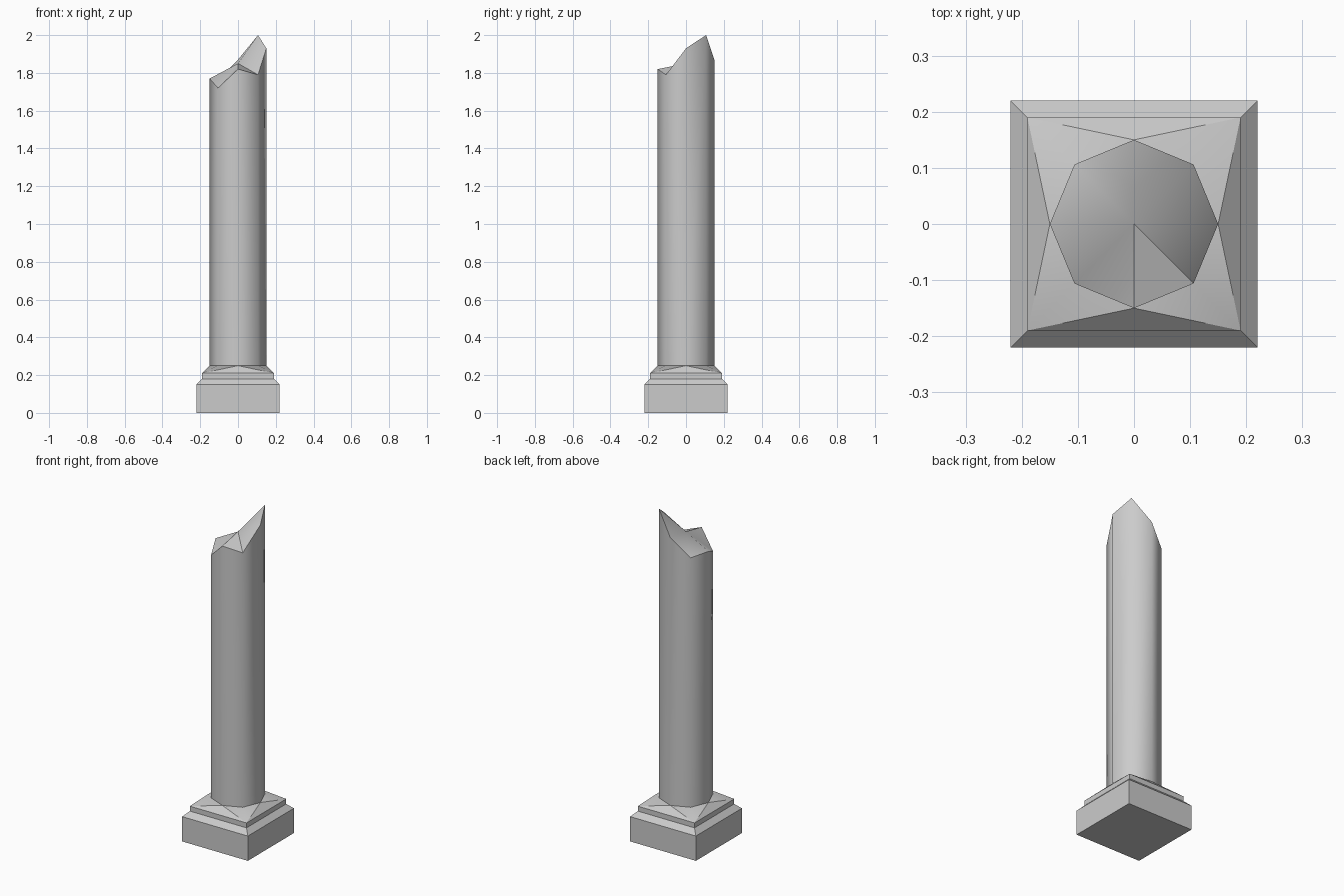
import bpy, bmesh
from math import sin, cos, pi

if "Cube" in bpy.data.objects:
    bpy.data.objects.remove(bpy.data.objects["Cube"])

R, Z0 = 0.15, 0.25


def finish(bm, name, smooth_angle=None):
    bmesh.ops.recalc_face_normals(bm, faces=bm.faces[:])
    mesh = bpy.data.meshes.new(name)
    bm.to_mesh(mesh)
    bm.free()
    obj = bpy.data.objects.new(name, mesh)
    bpy.context.collection.objects.link(obj)
    if smooth_angle:
        bpy.ops.object.select_all(action='DESELECT')
        obj.select_set(True)
        bpy.context.view_layer.objects.active = obj
        bpy.ops.object.shade_smooth_by_angle(angle=smooth_angle)
    return obj


def octagon(bm, heights):
    return [bm.verts.new((R * cos(i * pi / 4), R * sin(i * pi / 4), z))
            for i, z in enumerate(heights)]


def bridge(bm, a, b):
    n = len(a)
    for i in range(n):
        j = (i + 1) % n
        bm.faces.new((a[i], a[j], b[j], b[i]))


# Stepped square plinth, blending into the eight-sided shaft
bm = bmesh.new()
corners = [(1, 1), (-1, 1), (-1, -1), (1, -1)]
rings = [[bm.verts.new((h * x, h * y, z)) for x, y in corners]
         for h, z in [(0.22, 0), (0.22, 0.15), (0.19, 0.18), (0.19, 0.21)]]
bm.faces.new(rings[0])
for low, high in zip(rings, rings[1:]):
    bridge(bm, low, high)
top = octagon(bm, [Z0] * 8)
for i, c in enumerate(rings[-1]):
    k = 2 * i + 1
    nxt = rings[-1][(i + 1) % 4]
    mid = top[(k + 1) % 8]
    bm.faces.new((c, mid, top[k]))
    bm.faces.new((c, nxt, mid))
    bm.faces.new((nxt, top[(k + 2) % 8], mid))
bm.faces.new(top)
finish(bm, "plinth", 0.4)

# Shaft with a jagged broken top fanned around a centre point
bm = bmesh.new()
bottom = octagon(bm, [Z0] * 8)
rim = octagon(bm, [1.93, 2.0, 1.87, 1.76, 1.77, 1.72, 1.82, 1.79])
bridge(bm, bottom, rim)
centre = bm.verts.new((0, 0, 1.85))
for i in range(8):
    bm.faces.new((rim[i], rim[(i + 1) % 8], centre))
shaft = finish(bm, "broken_shaft", 0.85)
